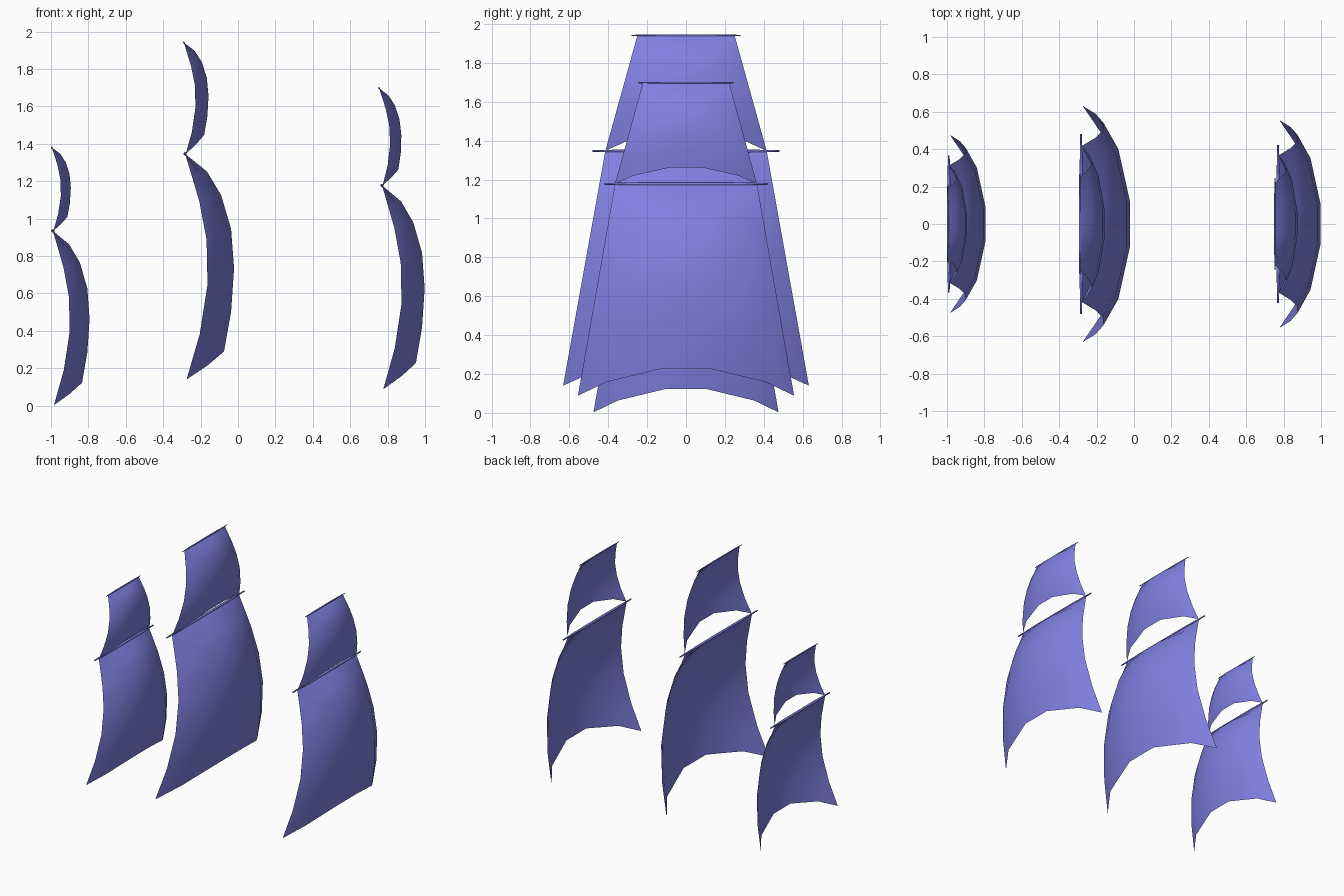
import bpy, math

if "Cube" in bpy.data.objects:
    bpy.data.objects.remove(bpy.data.objects["Cube"])

canvas = bpy.data.materials.new("periwinkle canvas")
canvas.diffuse_color = (0.216, 0.216, 0.76, 1)
canvas.use_nodes = True
canvas.node_tree.nodes["Principled BSDF"].inputs["Base Color"].default_value = canvas.diffuse_color

# sail template: drop fraction, centre belly, edge belly for each row
ROWS = [(0, 0, 0), (.09, .117, .033), (.21, .193, .076), (.38, .246, .115),
        (.58, .262, .120), (.80, .246, .078), (1, .208, .008)]
# columns: width fraction, belly blend, foot rise blend
COLS = [(-1, 0, 0), (-.74, .56, .5), (-.22, 1, 1), (.22, 1, 1), (.74, .56, .5), (1, 0, 0)]


def sail(name, x_top, x_bot, z_top, z_bot, w_top, w_bot, rise, depth):
    """Billowing single sheet, bulging towards +x."""
    verts, faces = [], []
    for t, mid, edge in ROWS:
        for f, k, r in COLS:
            x = x_top + (x_bot - x_top) * t + depth * (edge + (mid - edge) * k)
            z = z_top - t * (z_top - z_bot - rise * r)
            verts.append((x, f * (w_top + (w_bot - w_top) * t), z))
    n = len(COLS)
    for i in range(len(ROWS) - 1):
        for j in range(n - 1):
            a = i * n + j
            faces.append((a, a + n, a + n + 1, a + 1))
    add(name, verts, faces)


def yard(name, x, z, half, r):
    """Round spar along y, tapering to its ends."""
    verts, faces, n = [], [], 8
    for y, s in ((-half, .5), (-half * .5, 1), (half * .5, 1), (half, .5)):
        for i in range(n):
            a = math.tau * i / n
            verts.append((x + r * s * math.cos(a), y, z + r * s * math.sin(a)))
    for k in range(3):
        for i in range(n):
            j = (i + 1) % n
            faces.append((k * n + i, k * n + n + i, k * n + n + j, k * n + j))
    faces += [tuple(range(n)), tuple(reversed(range(3 * n, 4 * n)))]
    add(name, verts, faces)


def add(name, verts, faces):
    me = bpy.data.meshes.new(name)
    me.from_pydata(verts, [], faces)
    me.materials.append(canvas)
    ob = bpy.data.objects.new(name, me)
    bpy.context.collection.objects.link(ob)
    for p in me.polygons:
        p.use_smooth = len(p.vertices) == 4


# mast: lower yard x, top yard x, heights (top, middle, foot),
# half widths (top, middle, foot), foot rises, belly scales, yard half lengths
MASTS = {
    "mizzen": (-.99, -.995, (1.38, .935, .003), (.19, .312, .476), (.075, .12), (.375, .75), (.21, .365)),
    "main": (-.283, -.29, (1.942, 1.347, .14), (.25, .415, .632), (.10, .15), (.49, 1.0), (.28, .482)),
    "fore": (.77, .754, (1.698, 1.178, .088), (.222, .365, .556), (.085, .14), (.42, .87), (.246, .422)),
}
for m, (xl, xt, z, w, rise, d, yh) in MASTS.items():
    sail(m + "_topsail", xt, xl, z[0], z[1], w[0], w[1], rise[0], d[0])
    sail(m + "_course_sail", xl, xl, z[1], z[2], w[1], w[2], rise[1], d[1])
    yard(m + "_top_yard", xt, z[0], yh[0], .005)
    yard(m + "_lower_yard", xl, z[1], yh[1], .009)
